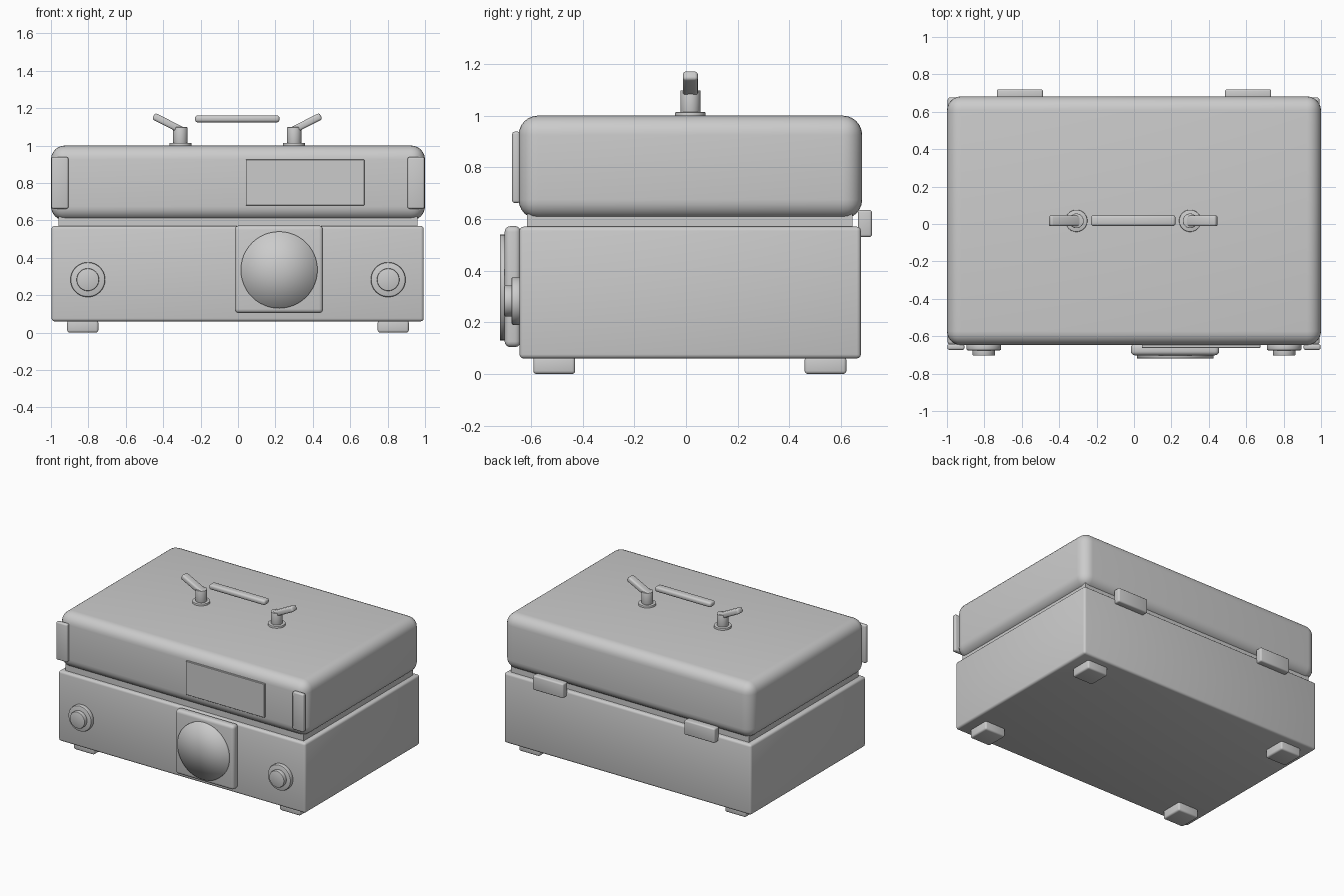
import bpy, bmesh, math
from mathutils import Matrix

if "Cube" in bpy.data.objects:
    bpy.data.objects.remove(bpy.data.objects["Cube"])


def finish(name, bm, bevel=0.0, seg=3, angle=35):
    bmesh.ops.recalc_face_normals(bm, faces=bm.faces)
    if bevel:
        sharp = [e for e in bm.edges if e.calc_face_angle(0) > 0.6]
        bmesh.ops.bevel(bm, geom=sharp, offset=bevel, segments=seg,
                        profile=0.5, affect='EDGES')
    me = bpy.data.meshes.new(name)
    bm.to_mesh(me)
    bm.free()
    ob = bpy.data.objects.new(name, me)
    bpy.context.collection.objects.link(ob)
    bpy.ops.object.select_all(action='DESELECT')
    ob.select_set(True)
    bpy.context.view_layer.objects.active = ob
    if angle >= 180:
        bpy.ops.object.shade_smooth()
    else:
        bpy.ops.object.shade_smooth_by_angle(angle=math.radians(angle))
    return ob


def box(name, x, y, z, bevel=0.01, seg=3, tilt=0.0):
    """Rounded box from (min, max) ranges, optionally tilted about y."""
    bm = bmesh.new()
    bmesh.ops.create_cube(bm, size=1)
    size = [r[1] - r[0] for r in (x, y, z)]
    mid = [(r[1] + r[0]) / 2 for r in (x, y, z)]
    bmesh.ops.scale(bm, vec=size, verts=bm.verts)
    ob = finish(name, bm, bevel, seg)
    ob.location = mid
    ob.rotation_euler.y = tilt
    return ob


def disc(name, centre, r, depth, axis='Z', bevel=0.0, fan=False, angle=35):
    """Cylinder starting at centre and growing along +z or -y."""
    bm = bmesh.new()
    bmesh.ops.create_cone(bm, cap_ends=True, cap_tris=fan, segments=48,
                          radius1=r, radius2=r, depth=depth)
    bmesh.ops.translate(bm, vec=(0, 0, depth / 2), verts=bm.verts)
    if axis == 'Y':
        bmesh.ops.rotate(bm, matrix=Matrix.Rotation(math.pi / 2, 3, 'X'), verts=bm.verts)
    ob = finish(name, bm, bevel, 2, angle)
    ob.location = centre
    return ob


# Case: base, recessed seam, rounded lid
box("case_base", (-0.997, 0.993), (-0.645, 0.677), (0.06, 0.57), 0.016)
box("case_seam", (-0.96, 0.96), (-0.615, 0.645), (0.55, 0.62), 0.0)
box("case_lid", (-1, 1), (-0.648, 0.682), (0.60, 1.0), 0.075, 6)

# Front panel on the lid and gauge on the base
box("lid_panel", (0.042, 0.675), (-0.662, -0.64), (0.68, 0.925), 0.002, 1)
box("gauge_plate", (-0.017, 0.455), (-0.702, -0.64), (0.104, 0.572), 0.022, 4)
disc("gauge_dial", (0.22, -0.69, 0.335), 0.205, 0.03, 'Y', fan=True, angle=180)

# Parts repeated on the left and right
for side, s in (("left", -1), ("right", 1)):
    def span(a, b, c=0.0):
        return tuple(sorted((c + s * a, c + s * b)))

    box(f"lid_latch_{side}", span(0.907, 0.997), (-0.673, -0.642), (0.662, 0.938), 0.01)
    disc(f"knob_collar_{side}", (s * 0.803, -0.64, 0.283), 0.093, 0.036, 'Y', 0.008)
    disc(f"knob_{side}", (s * 0.803, -0.66, 0.283), 0.06, 0.044, 'Y', 0.005)
    box(f"hinge_{side}", span(0.487, 0.733), (0.666, 0.72), (0.53, 0.635), 0.01)
    for end, y in (("front", -0.51), ("back", 0.54)):
        box(f"foot_{side}_{end}", span(0.747, 0.913), (y - 0.081, y + 0.081),
            (0.0, 0.066), 0.012)

    # Handle mounts with slanted arms
    hx = -0.004 + s * 0.304
    disc(f"handle_flange_{side}", (hx, 0.017, 0.99), 0.059, 0.024, bevel=0.004)
    disc(f"handle_post_{side}", (hx, 0.017, 1.0), 0.039, 0.098, bevel=0.003)
    box(f"handle_arm_{side}", span(0.277, 0.457, -0.004), (-0.012, 0.046),
        (1.098, 1.136), 0.012, tilt=-s * math.radians(27))

# Floating grip bar
box("handle_grip", (-0.23, 0.222), (-0.011, 0.047), (1.124, 1.161), 0.014)
